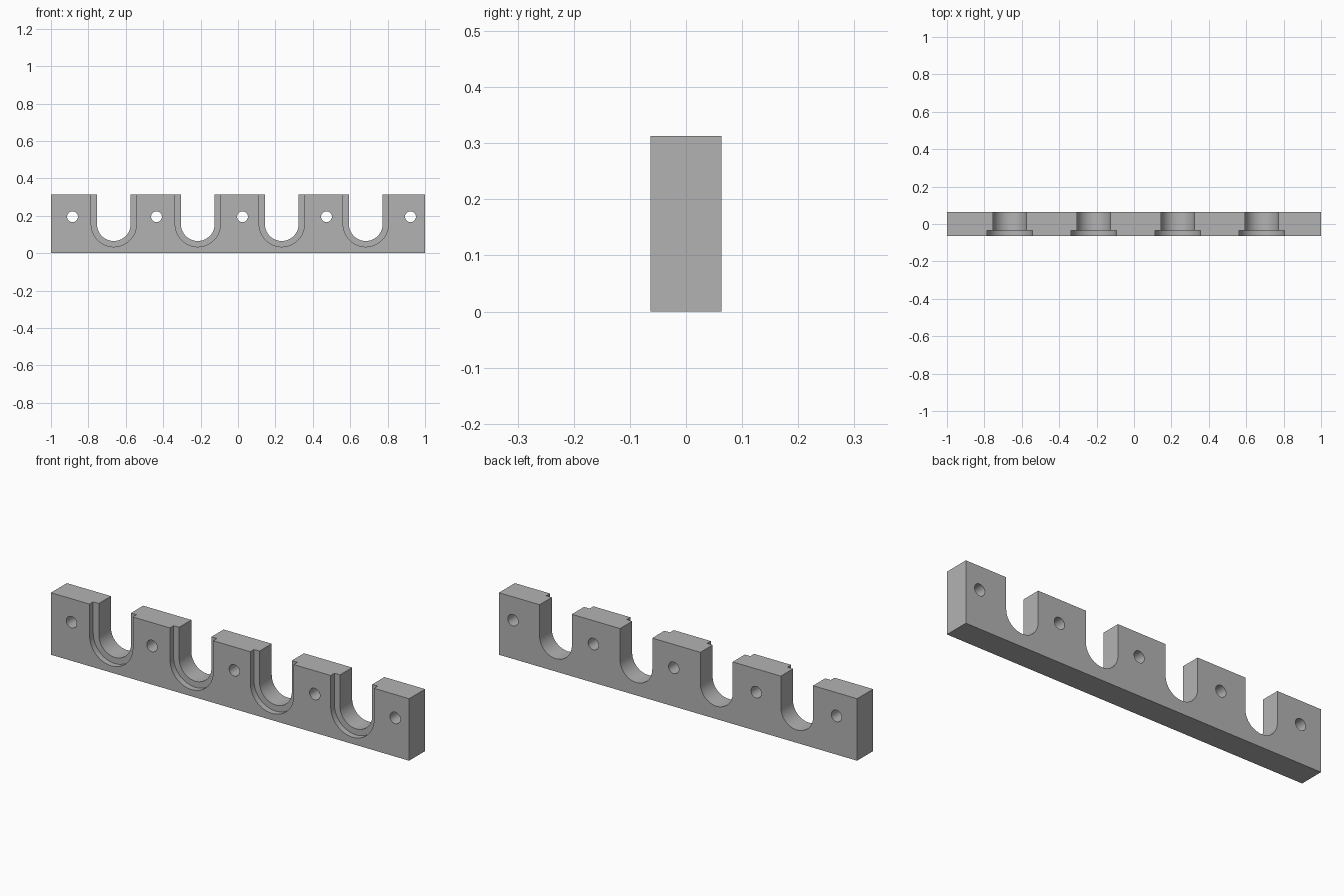
import bpy, bmesh, math

LENGTH, DEPTH, HEIGHT = 2.0, 0.127, 0.313
FRONT, BACK = -DEPTH / 2, DEPTH / 2
PITCH = 0.449
SLOT_X = [-0.664 + PITCH * i for i in range(4)]
HOLE_X = [-0.885, -0.436, 0.024, 0.473, 0.922]
SLOT_Z, HOLE_Z = 0.155, 0.195
SLOT_R, RECESS_R, HOLE_R = 0.09, 0.121, 0.029
RECESS_DEPTH = 0.03

cube = bpy.data.objects.get("Cube")
if cube:
    bpy.data.objects.remove(cube, do_unlink=True)

gray = bpy.data.materials.new("plain_gray")
gray.use_nodes = True
color = (0.45, 0.45, 0.45, 1)
gray.diffuse_color = color
gray.node_tree.nodes["Principled BSDF"].inputs["Base Color"].default_value = color


def extrude_profile(name, profile, y0, y1):
    """Make a solid by extruding an x-z outline from y0 to y1."""
    bm = bmesh.new()
    face = bm.faces.new([bm.verts.new((x, y0, z)) for x, z in profile])
    grown = bmesh.ops.extrude_face_region(bm, geom=[face])
    moved = [v for v in grown["geom"] if isinstance(v, bmesh.types.BMVert)]
    bmesh.ops.translate(bm, verts=moved, vec=(0, y1 - y0, 0))
    bmesh.ops.recalc_face_normals(bm, faces=bm.faces)
    mesh = bpy.data.meshes.new(name)
    bm.to_mesh(mesh)
    bm.free()
    mesh.materials.append(gray)
    obj = bpy.data.objects.new(name, mesh)
    bpy.context.collection.objects.link(obj)
    return obj


def arc(x, z, r, start, end, steps):
    angles = [start + (end - start) * i / steps for i in range(steps + 1)]
    return [(x + r * math.cos(a), z + r * math.sin(a)) for a in angles]


def u_shape(x, r):
    top = HEIGHT + 0.1
    return [(x - r, top)] + arc(x, SLOT_Z, r, math.pi, 2 * math.pi, 32) + [(x + r, top)]


# Rectangular bar
half = LENGTH / 2
bar = extrude_profile("slotted_bar", [(-half, 0), (half, 0), (half, HEIGHT), (-half, HEIGHT)],
                      FRONT, BACK)

# Through slots, shallow front recesses and round mounting holes
cutters = []
for x in SLOT_X:
    cutters.append(extrude_profile("slot_cutter", u_shape(x, SLOT_R), FRONT - 0.1, BACK + 0.1))
    cutters.append(extrude_profile("recess_cutter", u_shape(x, RECESS_R),
                                   FRONT - 0.05, FRONT + RECESS_DEPTH))
for x in HOLE_X:
    circle = arc(x, HOLE_Z, HOLE_R, 0, 2 * math.pi, 32)[:-1]
    cutters.append(extrude_profile("hole_cutter", circle, FRONT - 0.1, BACK + 0.1))

bpy.ops.object.select_all(action="DESELECT")
bpy.context.view_layer.objects.active = bar
bar.select_set(True)
for cutter in cutters:
    cutter.hide_render = True
    mod = bar.modifiers.new("cut", "BOOLEAN")
    mod.operation = "DIFFERENCE"
    mod.solver = "EXACT"
    mod.object = cutter
    bpy.ops.object.modifier_apply(modifier=mod.name)
    bpy.data.objects.remove(cutter, do_unlink=True)

# Smooth curved walls with crisp edges
bpy.ops.object.shade_smooth_by_angle(angle=math.radians(30))
